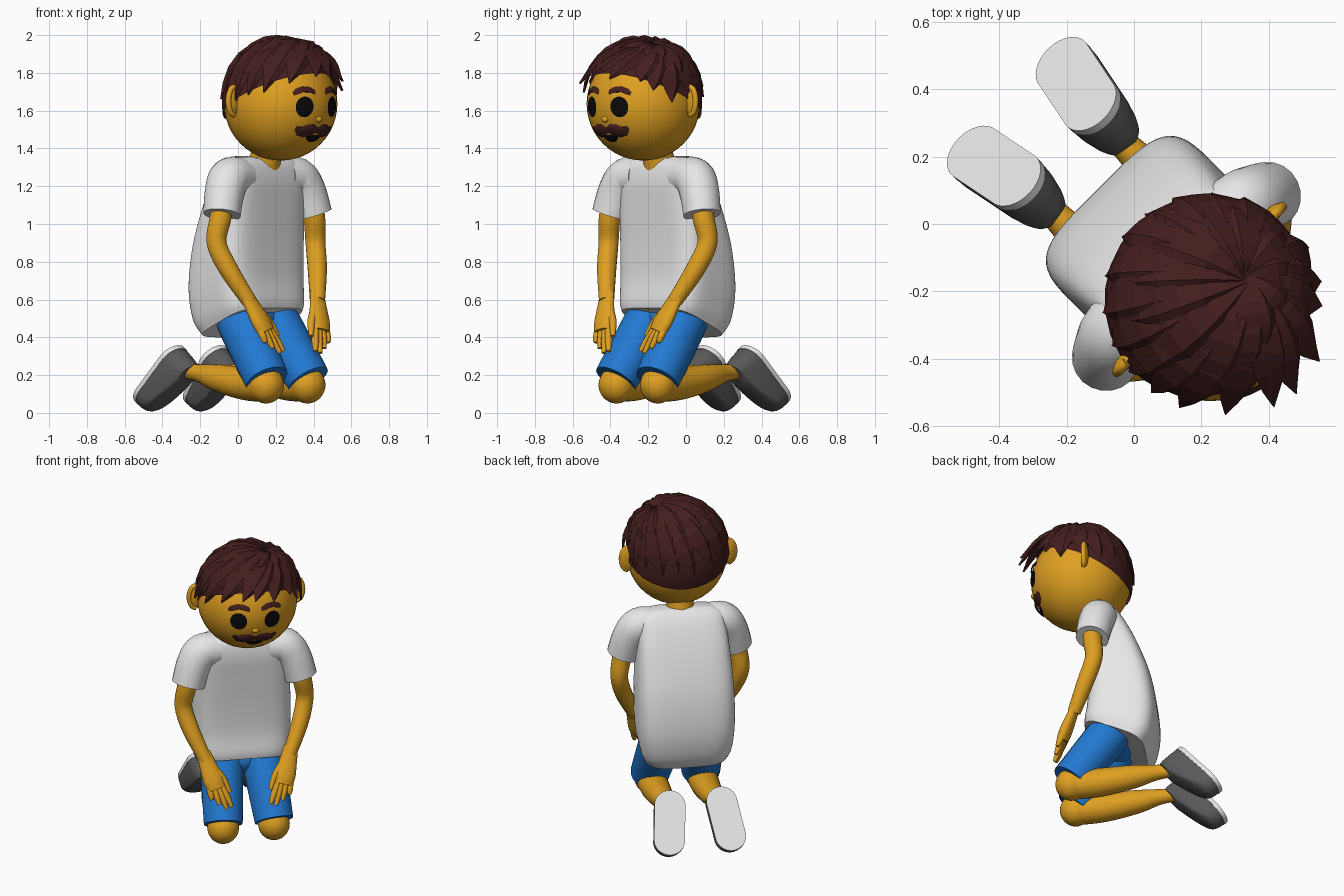
import bpy, bmesh, math, random
from mathutils import Vector as V

random.seed(4)
if "Cube" in bpy.data.objects:
    bpy.data.objects.remove(bpy.data.objects["Cube"])


def material(name, rgb):
    m = bpy.data.materials.new(name)
    m.use_nodes = True
    m.diffuse_color = (*rgb, 1)
    m.node_tree.nodes["Principled BSDF"].inputs["Base Color"].default_value = (*rgb, 1)
    return m


SKIN = material("golden skin", (0.74, 0.35, 0.015))
HAIR = material("dark brown hair", (0.058, 0.013, 0.013))
SHIRT = material("white shirt", (0.8, 0.8, 0.8))
SHORTS = material("blue shorts", (0.016, 0.19, 0.64))
SHOE = material("dark grey shoe", (0.1, 0.1, 0.1))
SOLE = material("light grey sole", (0.78, 0.78, 0.78))
BLACK = material("black", (0.003, 0.003, 0.003))
HEAD, R = V((0, -0.32, 1.636)), 0.3


def finish(name, bm, mat, angle=40, recalc=True):
    """Turn a bmesh into an object; the whole figure is turned 45 degrees."""
    if recalc:
        bmesh.ops.recalc_face_normals(bm, faces=bm.faces)
    me = bpy.data.meshes.new(name)
    bm.to_mesh(me)
    bm.free()
    me.materials.append(mat)
    if angle:
        for p in me.polygons:
            p.use_smooth = True
        me.set_sharp_from_angle(angle=math.radians(angle))
    ob = bpy.data.objects.new(name, me)
    bpy.context.collection.objects.link(ob)
    ob.rotation_euler.z = math.pi / 4
    return ob


def spline(keys, n=5):
    """Catmull-Rom through tuples of any length."""
    out = []
    for i in range(len(keys) - 1):
        a, b, c, d = (keys[min(max(j, 0), len(keys) - 1)] for j in range(i - 1, i + 3))
        for k in range(n):
            t = k / n
            out.append([0.5 * (2 * q + (r - p) * t + (2 * p - 5 * q + 4 * r - s) * t * t
                               + (3 * q - p - 3 * r + s) * t ** 3) for p, q, r, s in zip(a, b, c, d)])
    return out + [list(keys[-1])]


def skin_rings(bm, rings, cap=True):
    vs = [[bm.verts.new(p) for p in ring] for ring in rings]
    n = len(vs[0])
    for a, b in zip(vs, vs[1:]):
        for i in range(n):
            bm.faces.new((a[i], a[(i + 1) % n], b[(i + 1) % n], b[i]))
    if cap:
        bm.faces.new(vs[0])
        bm.faces.new(vs[-1])
    return vs


def loft(name, rings, mat, angle=40):
    bm = bmesh.new()
    skin_rings(bm, rings)
    return finish(name, bm, mat, angle)


def tube(name, keys, mat, flat=1, hint=(1, 0, 0), seg=20):
    """Tapered tube through (x, y, z, radius) keys."""
    pts = spline(keys)
    rings = []
    for i, p in enumerate(pts):
        t = (V(pts[min(i + 1, len(pts) - 1)][:3]) - V(pts[max(i - 1, 0)][:3])).normalized()
        u = V(hint)
        u = (u - t * u.dot(t)).normalized()
        w = t.cross(u) * flat
        angles = [2 * math.pi * k / seg for k in range(seg)]
        rings.append([V(p[:3]) + (u * math.cos(a) + w * math.sin(a)) * p[3] for a in angles])
    return loft(name, rings, mat, 50)


def ball(name, centre, radii, mat):
    bm = bmesh.new()
    bmesh.ops.create_uvsphere(bm, u_segments=40, v_segments=24, radius=1)
    for v in bm.verts:
        v.co = V(c * r for c, r in zip(v.co, radii)) + V(centre)
    return finish(name, bm, mat)


def patch(name, outline, mat, lift=0.004, bump=0.0):
    """Thin plate wrapped on the face from an (x, z) outline around the head centre."""
    c = sum((V(p) for p in outline), V((0, 0))) / len(outline)
    bm = bmesh.new()

    def on_head(k, p):
        q = c + (V(p) - c) * k
        r = R + lift + bump * (1 - k * k)
        return HEAD + V((q.x, -math.sqrt(r * r - q.length_squared), q.y))
    vs = skin_rings(bm, [[on_head(k, p) for p in outline] for k in (1, 0.75, 0.5, 0.25, 0.02)], False)
    bm.faces.new(vs[-1])
    for f in bm.faces:
        f.normal_update()
        if f.normal.y > 0:
            f.normal_flip()
    return finish(name, bm, mat, 60, False)


def arc(cx, cz, rx, rz, a0=0, a1=360, n=24):
    return [(cx + rx * math.cos(math.radians(a0 + (a1 - a0) * i / n)),
             cz + rz * math.sin(math.radians(a0 + (a1 - a0) * i / n))) for i in range(n)]


# Head, neck and face
ball("head", HEAD, (R, R, R), SKIN)
tube("neck", [(0, -0.19, 1.28, 0.085), (0, -0.23, 1.45, 0.08)], SKIN)
ball("nose", HEAD + V((0, -0.288, -0.082)), (0.022, 0.013, 0.016), SKIN)
patch("mouth", arc(0, -0.165, 0.055, 0.037, 180, 360) + [(0.055, -0.165)], BLACK)
for s, side in ((1, "left"), (-1, "right")):
    patch(side + "_eye", arc(s * 0.102, -0.016, 0.049, 0.055), BLACK)
    patch(side + "_eyebrow", [(s * x, z) for x, z in (
        (0.036, 0.048), (0.07, 0.06), (0.11, 0.062), (0.158, 0.044),
        (0.162, 0.06), (0.145, 0.08), (0.105, 0.094), (0.065, 0.09), (0.036, 0.074))], HAIR, 0.004, 0.008)
    patch(side + "_moustache", [(s * x, z) for x, z in (
        (0, -0.152), (0.03, -0.168), (0.07, -0.178), (0.11, -0.168), (0.134, -0.138),
        (0.13, -0.118), (0.1, -0.122), (0.07, -0.11), (0.035, -0.106), (0, -0.126))], HAIR, 0.005, 0.01)
    # Ears are turned towards the front
    ball(side + "_ear", HEAD + V((s * 0.308, 0.05, 0.015)), (0.045, 0.022, 0.08), SKIN)
    rim = [(s * (0.305 + 0.042 * math.sin(a)), HEAD.y + 0.045, HEAD.z + 0.015 + 0.075 * math.cos(a), 0.015)
           for a in (k * math.pi / 5 for k in range(6))]
    tube(side + "_ear_rim", rim, SKIN, hint=(0, 1, 0), seg=10)

# Hair cap, cut along a sloping hairline
bm = bmesh.new()
bmesh.ops.create_uvsphere(bm, u_segments=28, v_segments=18, radius=R + 0.014)
bmesh.ops.bisect_plane(bm, geom=bm.verts[:] + bm.edges[:] + bm.faces[:], clear_inner=True,
                       plane_co=(0, 0.3, -0.1), plane_no=(0, 0.46, 1))
bmesh.ops.translate(bm, verts=bm.verts, vec=HEAD)
finish("hair_cap", bm, HAIR, 30)

# Broad ridged locks fanning out from the parting
PART = V((0.12, -0.03, 0.3)).normalized()


def lock(bm, end, width, lift, flare):
    rings = []
    end = end.normalized()
    for i in range(8):
        t = i / 7
        d = PART.slerp(end, t)
        ahead = (PART.slerp(end, min(t + 0.05, 1)) - PART.slerp(end, t - 0.05)).normalized()
        w = d.cross(ahead).normalized() * width * (0.3 + 0.7 * math.sin(2.3 * t)) * (1.02 - t ** 4)
        r = R + 0.014 + lift * math.sin(math.pi * min(t + 0.12, 1)) + flare * t * t
        ridge = d * (r + 0.016 * (1 - t ** 3))
        rings.append([HEAD + d * (r - 0.012) + w, HEAD + ridge + w * 0.5, HEAD + d * (r - 0.004) - w])
    skin_rings(bm, rings)


bm = bmesh.new()
for count, layer in ((19, 0), (12, 1)):
    for k in range(count):
        a = 2 * math.pi * (k + random.uniform(-0.25, 0.25)) / count
        front = max(0, math.cos(a))
        z = 0.02 + 0.115 * front ** 2 + random.uniform(-0.03, 0.03) + layer * 0.09
        h = math.sqrt(R * R - z * z)
        lock(bm, V((h * math.sin(a), -h * math.cos(a), z)), random.uniform(0.07, 0.09),
             0.024 + 0.012 * layer, 0.01 + (0.03 * front + 0.055 * front ** 6) * (1 - 0.5 * layer))
finish("hair_locks", bm, HAIR, 0)

# Shirt body: front y, front z, back y, back z, half width
body = spline([(-0.287, 0.555, 0.075, 0.4, 0.258), (-0.288, 0.6, 0.128, 0.48, 0.28),
               (-0.27, 0.72, 0.15, 0.65, 0.294), (-0.27, 0.9, 0.118, 0.88, 0.293),
               (-0.28, 1.1, 0.042, 1.1, 0.28), (-0.285, 1.22, -0.03, 1.25, 0.265),
               (-0.27, 1.31, -0.085, 1.33, 0.245), (-0.235, 1.35, -0.13, 1.36, 0.18)])


def power(v):
    return math.copysign(abs(v) ** 0.47, v)


rings = []
for yf, zf, yb, zb, hw in body:
    ring = []
    for k in range(48):
        a = 2 * math.pi * (k + 0.5) / 48
        m = (power(math.sin(a)) + 1) / 2
        ring.append((hw * power(math.cos(a)), yf + (yb - yf) * m, zf + (zb - zf) * m))
    rings.append(ring)
loft("shirt_body", rings, SHIRT, 50)
ball("shorts_seat", (0, -0.12, 0.5), (0.19, 0.12, 0.1), SHORTS)


def foot_ring(heel, t, u, n, h, a, b, w):
    ring = []
    for k in range(32):
        ang = 2 * math.pi * (k + 0.5) / 32
        along = (a + b) / 2 + w * math.cos(ang) + math.copysign((b - a) / 2 - w, math.cos(ang))
        ring.append(heel + n * h + t * along + u * w * math.sin(ang))
    return ring


# Limbs, built for both sides
for s, side in ((1, "left"), (-1, "right")):
    tube(side + "_sleeve", [(s * 0.15, -0.185, 1.25, 0.1), (s * 0.25, -0.19, 1.243, 0.11),
                            (s * 0.305, -0.205, 1.17, 0.106), (s * 0.343, -0.223, 1.05, 0.1)],
         SHIRT, hint=(0, 1, 0))
    tube(side + "_arm", [(s * 0.325, -0.215, 1.15, 0.058), (s * 0.352, -0.22, 1.03, 0.058),
                         (s * 0.37, -0.21, 0.9, 0.053), (s * 0.332, -0.262, 0.76, 0.051),
                         (s * 0.255, -0.34, 0.59, 0.04)], SKIN, hint=(0, 1, 0))
    # Hand resting on the thigh
    wrist, tip, across = V((s * 0.26, -0.335, 0.61)), V((s * 0.17, -0.462, 0.325)), V((s, 0.1, 0.27)).normalized()
    reach = tip - wrist
    tube(side + "_palm", [(*(wrist + reach * f), r) for f, r in
                          ((-0.1, 0.042), (0.2, 0.054), (0.45, 0.063), (0.63, 0.056))], SKIN, 0.6, across)
    for k in range(4):
        q = k - 1.5
        length = 1.02 - 0.07 * abs(q + 0.4)
        tube(side + "_finger_%d" % (k + 1), [
            (*(wrist + reach * 0.55 + across * q * 0.028), 0.02),
            (*(wrist + reach * 0.78 + across * q * 0.035), 0.019),
            (*(wrist + reach * length + across * q * 0.039), 0.011)], SKIN, seg=10)
    tube(side + "_thumb", [(*(wrist + reach * f - across * w), r) for f, w, r in
                           ((0.15, 0.02, 0.026), (0.38, 0.068, 0.022), (0.64, 0.082, 0.012))], SKIN, seg=10)
    # Folded leg
    tube(side + "_shorts_leg", [(s * 0.12, -0.1, 0.56, 0.12), (s * 0.128, -0.16, 0.47, 0.13),
                                (s * 0.155, -0.37, 0.175, 0.118)], SHORTS)
    ball(side + "_knee", (s * 0.155, -0.365, 0.148), (0.095, 0.095, 0.098), SKIN)
    tube(side + "_shin", [(s * 0.155, -0.36, 0.148, 0.09), (s * 0.152, -0.2, 0.155, 0.087),
                          (s * 0.15, 0, 0.185, 0.072), (s * 0.146, 0.14, 0.21, 0.048),
                          (s * 0.148, 0.24, 0.22, 0.04)], SKIN)
    # Shoe with the sole turned up and back
    heel, t, n = V((s * 0.146, 0.285, 0.358)), V((s * 0.13, 0.65, -0.75)).normalized(), V((0, -0.75, -0.65)).normalized()
    u = n.cross(t).normalized()
    loft(side + "_sole", [foot_ring(heel, t, u, n, h, 0, 0.405, 0.094) for h in (0, 0.026)], SOLE)
    upper = spline([(0.024, 0.003, 0.402, 0.092), (0.07, 0, 0.397, 0.09), (0.105, 0, 0.37, 0.082),
                    (0.135, 0, 0.28, 0.074), (0.16, 0.005, 0.165, 0.062)], 3)
    loft(side + "_shoe", [foot_ring(heel, t, u, n, *k) for k in upper], SHOE, 50)
